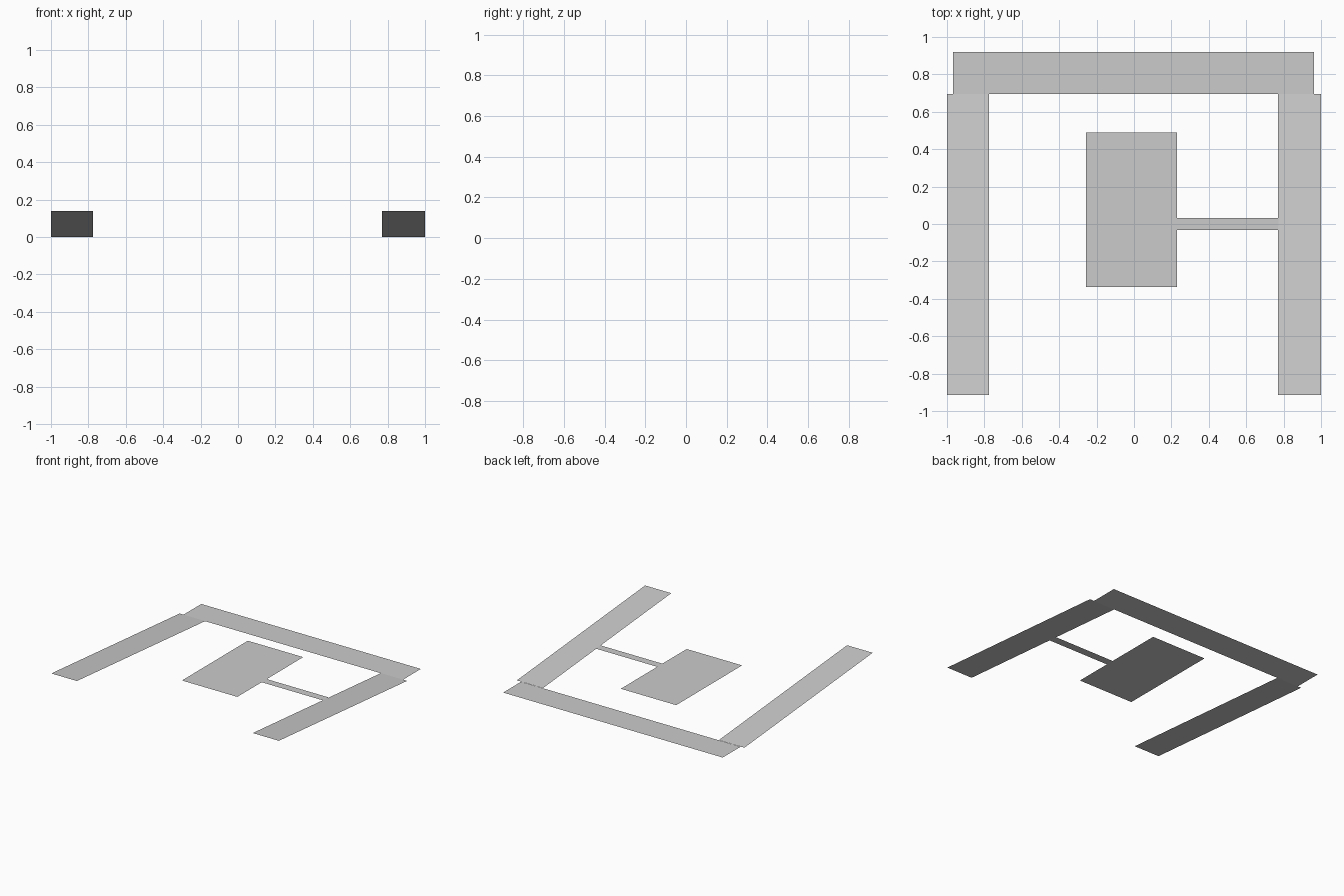
import bpy
import bmesh

if "Cube" in bpy.data.objects:
    bpy.data.objects.remove(bpy.data.objects["Cube"])


def sheet(name, x0, x1, y0, y1, z_front, z_back):
    """Thin rectangular sheet, optionally sloping from front to back."""
    bm = bmesh.new()
    corners = [(x0, y0, z_front), (x1, y0, z_front), (x1, y1, z_back), (x0, y1, z_back)]
    bm.faces.new([bm.verts.new(c) for c in corners])
    mesh = bpy.data.meshes.new(name)
    bm.to_mesh(mesh)
    bm.free()
    obj = bpy.data.objects.new(name, mesh)
    bpy.context.collection.objects.link(obj)
    return obj


# Sloping side ramps, high at the front and meeting the ground at the back
sheet("left_ramp", -1.0, -0.775, -0.915, 0.695, 0.14, 0.001)
sheet("right_ramp", 0.77, 1.0, -0.915, 0.695, 0.14, 0.001)

# Flat strip joining the ramps at the back
sheet("back_walkway", -0.967, 0.963, 0.695, 0.92, 0.0, 0.0)

# Raised level platform and the narrow bridge to the right ramp
sheet("centre_platform", -0.257, 0.23, -0.337, 0.49, 0.062, 0.062)
sheet("bridge", 0.23, 0.772, -0.032, 0.033, 0.062, 0.062)
